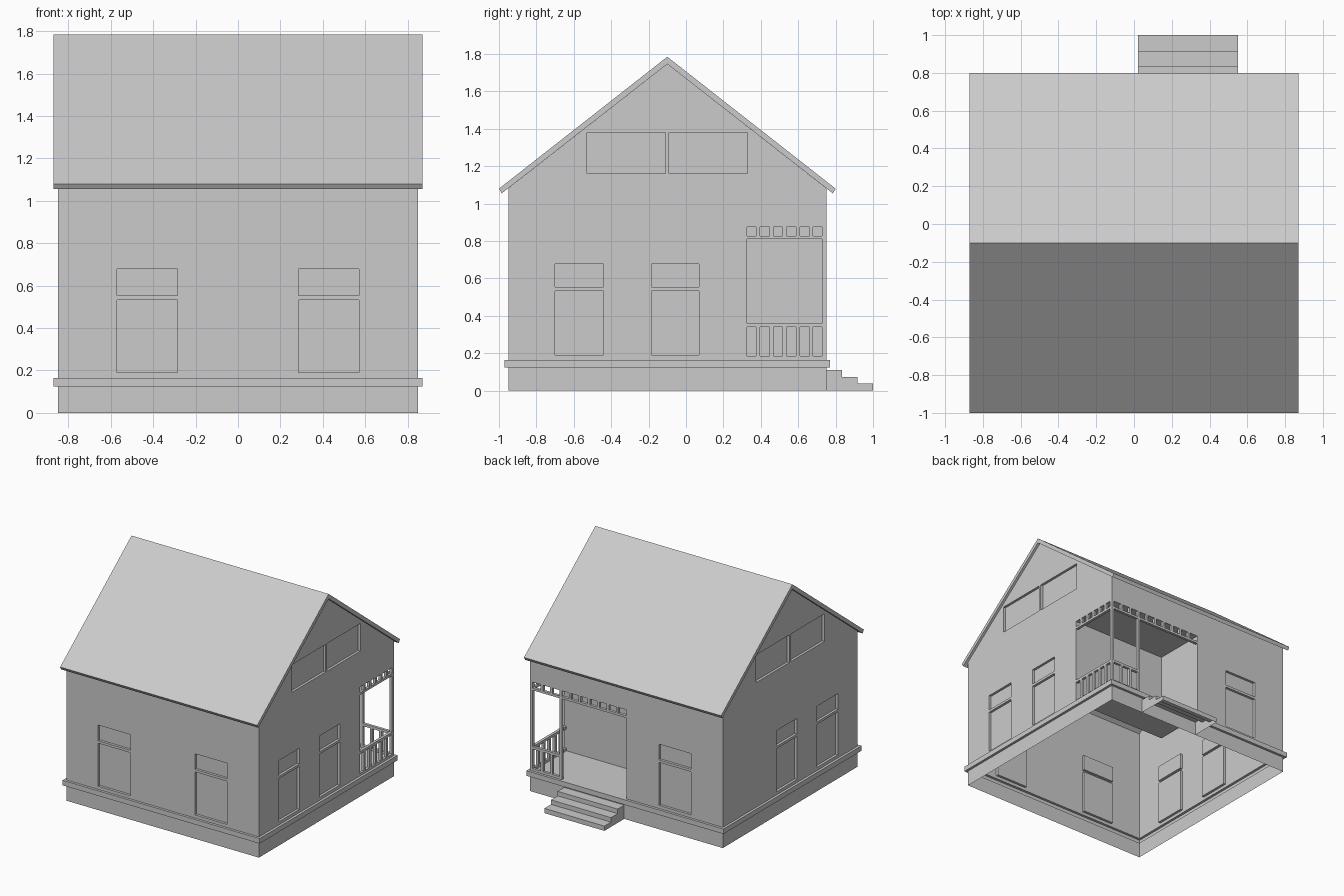
import bpy, bmesh

if "Cube" in bpy.data.objects:
    bpy.data.objects.remove(bpy.data.objects["Cube"])


def finish(name, bm):
    bmesh.ops.recalc_face_normals(bm, faces=bm.faces)
    me = bpy.data.meshes.new(name)
    bm.to_mesh(me)
    bm.free()
    ob = bpy.data.objects.new(name, me)
    bpy.context.collection.objects.link(ob)
    return ob


def boxes(name, items):
    """One mesh of boxes, each given as x0, x1, y0, y1, z0, z1."""
    bm = bmesh.new()
    for x0, x1, y0, y1, z0, z1 in items:
        vs = bmesh.ops.create_cube(bm, size=1)["verts"]
        for v in vs:
            v.co = (x1 if v.co.x > 0 else x0,
                    y1 if v.co.y > 0 else y0,
                    z1 if v.co.z > 0 else z0)
    return finish(name, bm)


def prism(name, profile, x0, x1):
    """Extrude a (y, z) profile along x."""
    bm = bmesh.new()
    f = bm.faces.new([bm.verts.new((x0, y, z)) for y, z in profile])
    ext = bmesh.ops.extrude_face_region(bm, geom=[f])["geom"]
    for v in ext:
        if isinstance(v, bmesh.types.BMVert):
            v.co.x = x1
    return finish(name, bm)


def boolean(ob, other, op):
    m = ob.modifiers.new(op, 'BOOLEAN')
    m.operation, m.solver, m.object = op, 'EXACT', other
    bpy.context.view_layer.objects.active = ob
    bpy.ops.object.modifier_apply(modifier=m.name)
    bpy.data.objects.remove(other)


def drop_faces(ob, test):
    bm = bmesh.new()
    bm.from_mesh(ob.data)
    bm.normal_update()
    bmesh.ops.delete(bm, geom=[f for f in bm.faces if test(f)], context='FACES')
    bm.to_mesh(ob.data)
    bm.free()


# House body with gables and the plinth ledge
body = prism("house_walls", [(-.95, 0), (.75, 0), (.75, 1.082), (-.1, 1.746), (-.95, 1.082)], -.85, .85)
ledge = boxes("ledge", [(-.87, .87, -.97, .77, .125, .165)])
boolean(body, ledge, 'UNION')

# Window recesses and the corner porch
D = .02
cuts = [(0, .86, .325, .76, .165, .875)]
for z0, z1 in ((.19, .533), (.553, .678)):
    for s in (-1, 1):
        xa, xb = sorted((s * .285, s * .57))
        cuts.append((xa, xb, -1, -.95 + D, z0, z1))
        xw = sorted((s * (.85 - D), s * .9))
        for y0, y1 in ((-.70, -.44), (-.185, .07)):
            cuts.append((*xw, y0, y1, z0, z1))
    cuts.append((-.57, -.285, .75 - D, .8, z0, z1))
for s in (-1, 1):
    xw = sorted((s * (.85 - D), s * .9))
    for y0, y1 in ((-.53, -.11), (-.09, .33)):
        cuts.append((*xw, y0, y1, 1.16, 1.38))
boolean(body, boxes("cutter", cuts), 'DIFFERENCE')

# Open underneath and under the roof
drop_faces(body, lambda f: f.calc_center_median().z < .001 or
           (.1 < abs(f.normal.z) < .9))

# Roof
prism("roof", [(-1, 1.08), (-.1, 1.785), (.8, 1.08), (.785, 1.055), (-.1, 1.746), (-.985, 1.055)], -.87, .87)

# Porch posts
T = .022
PX = .57
boxes("porch_posts", [(.85 - T, .85, .75 - T, .75, .165, .875),
                      (PX, PX + T, .75 - T, .75, .165, .875)])

# Porch rails: bottom rail, handrail, frieze rail
rails = []
for z0, z1 in ((.165, .185), (.34, .36), (.81, .828)):
    rails.append((.85 - T, .85, .325, .75 - T, z0, z1))
    rails.append((0 if z0 > .5 else PX + T, .85 - T, .75 - T, .75, z0, z1))
boxes("porch_rails", rails)

# Balusters and frieze bars
bars = []
for z0, z1 in ((.185, .34), (.828, .875)):
    for i in range(5):
        y = .375 + i * .071
        bars.append((.85 - T, .85, y, y + .021, z0, z1))
    for i in range(1, 10 if z0 > .5 else 3):
        x = .83 - i * .083
        bars.append((x - .01, x + .011, .75 - T, .75, z0, z1))
boxes("porch_bars", bars)

# Entrance steps, hollow underneath
steps = prism("steps", [(.75, 0), (1, 0), (1, .038), (.917, .038), (.917, .074),
                        (.833, .074), (.833, .11), (.75, .11)], .02, .55)
drop_faces(steps, lambda f: f.calc_center_median().z < .001 or f.calc_center_median().y < .751)
